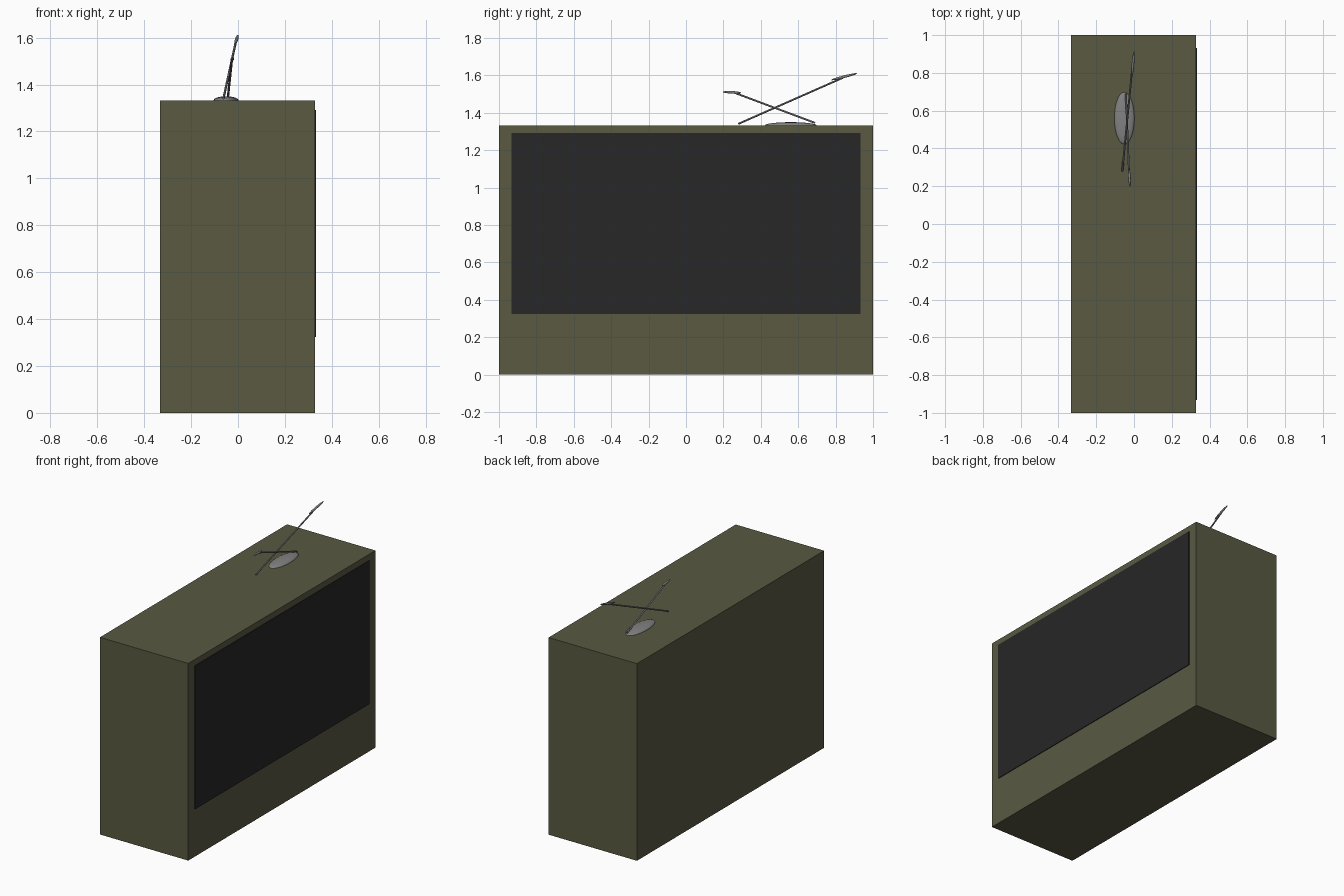
import bpy, bmesh
from mathutils import Vector, Matrix

if "Cube" in bpy.data.objects:
    bpy.data.objects.remove(bpy.data.objects["Cube"])


def material(name, rgb):
    m = bpy.data.materials.new(name)
    m.diffuse_color = (*rgb, 1)
    m.use_nodes = True
    m.node_tree.nodes["Principled BSDF"].inputs["Base Color"].default_value = m.diffuse_color
    return m


OLIVE = material("olive_casing", (0.1, 0.1, 0.055))
BLACK = material("dark_glass", (0.02, 0.02, 0.02))
METAL = material("grey_metal", (0.22, 0.22, 0.22))


def add_object(name, bm, mat, smooth=False):
    mesh = bpy.data.meshes.new(name)
    for f in bm.faces:
        f.smooth = smooth
    bm.to_mesh(mesh)
    bm.free()
    mesh.materials.append(mat)
    ob = bpy.data.objects.new(name, mesh)
    bpy.context.collection.objects.link(ob)
    if smooth:
        bpy.ops.object.select_all(action='DESELECT')
        ob.select_set(True)
        bpy.context.view_layer.objects.active = ob
        bpy.ops.object.shade_smooth_by_angle()
    return ob


def box(name, lo, hi, mat):
    lo, hi = Vector(lo), Vector(hi)
    bm = bmesh.new()
    bmesh.ops.create_cube(bm, size=1, matrix=Matrix.Translation((lo + hi) / 2)
                          @ Matrix.Diagonal((*(hi - lo), 1)))
    return add_object(name, bm, mat)


def along(a, b):
    """Matrix at the midpoint of a-b with local z along the line."""
    d = b - a
    return Matrix.Translation((a + b) / 2) @ d.to_track_quat('Z', 'Y').to_matrix().to_4x4()


def rod(name, a, b, radius):
    a, b = Vector(a), Vector(b)
    bm = bmesh.new()
    bmesh.ops.create_cone(bm, cap_ends=True, segments=12, radius1=radius, radius2=radius,
                          depth=(b - a).length, matrix=along(a, b))
    return add_object(name, bm, METAL, True)


def tip(name, a, b, radius):
    a, b = Vector(a), Vector(b)
    bm = bmesh.new()
    bmesh.ops.create_uvsphere(bm, u_segments=16, v_segments=10, radius=1, matrix=along(a, b)
                              @ Matrix.Diagonal((radius, radius, (b - a).length / 2, 1)))
    return add_object(name, bm, METAL, True)


# Casing and screen (screen faces +x)
box("casing", (-0.333, -1, 0), (0.328, 1, 1.333), OLIVE)
box("screen", (0.318, -0.933, 0.323), (0.333, 0.932, 1.292), BLACK)

# Flattened dome under the aerial
bm = bmesh.new()
bmesh.ops.create_uvsphere(bm, u_segments=32, v_segments=16, radius=1,
                          matrix=Matrix.Translation((-0.051, 0.56, 1.333))
                          @ Matrix.Diagonal((0.053, 0.138, 0.017, 1)))
add_object("aerial_base", bm, METAL, True)

# Two crossed aerial rods with thicker tips
rod("long_aerial", (-0.062, 0.28, 1.341), (-0.008, 0.84, 1.588), 0.005)
tip("long_aerial_tip", (-0.012, 0.775, 1.575), (0.0, 0.915, 1.611), 0.007)
rod("short_aerial", (-0.043, 0.69, 1.346), (-0.026, 0.26, 1.507), 0.005)
tip("short_aerial_tip", (-0.027, 0.295, 1.507), (-0.021, 0.197, 1.512), 0.007)
